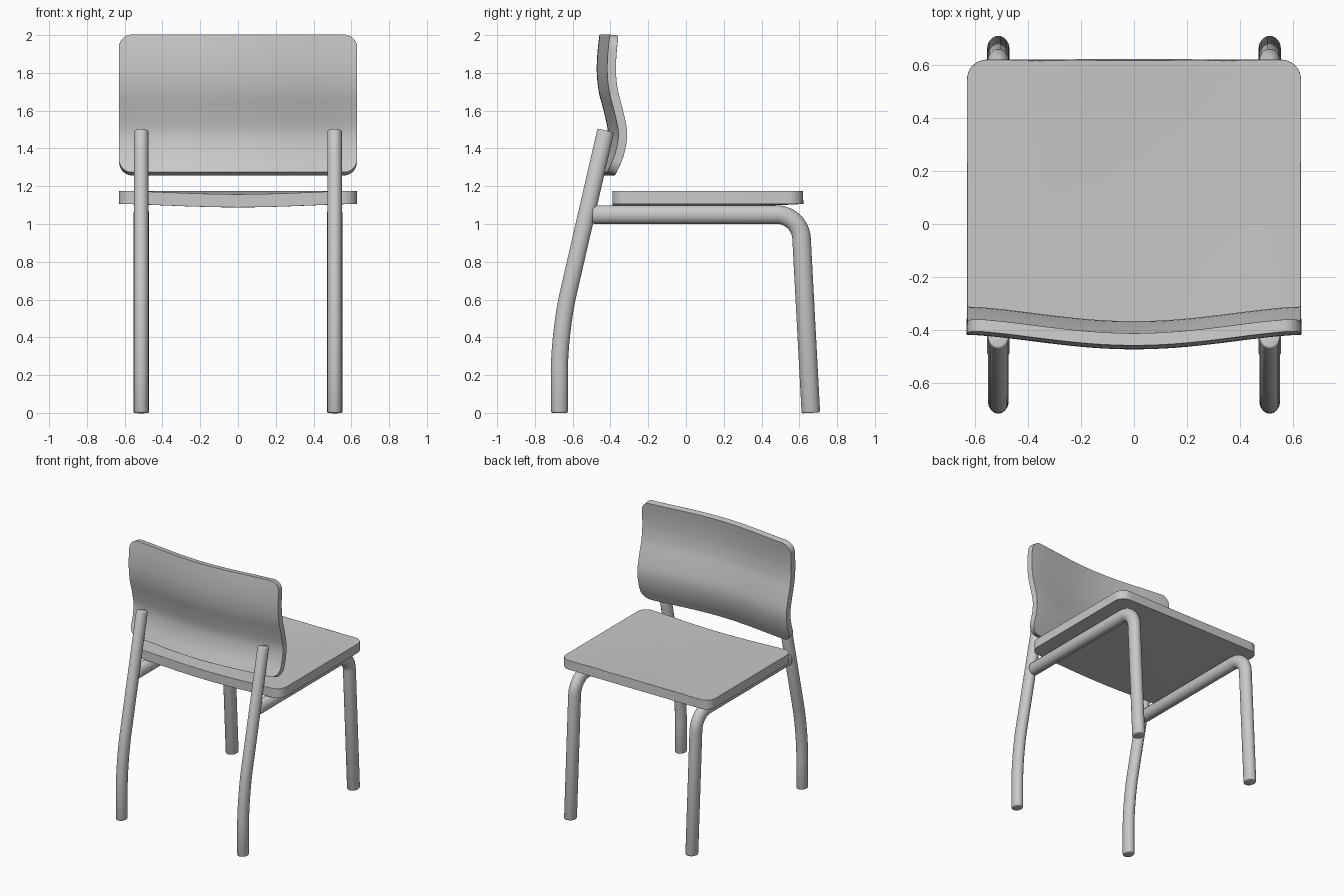
import bpy
import bmesh
import math
from mathutils import Vector

cube = bpy.data.objects.get("Cube")
if cube:
    bpy.data.objects.remove(cube, do_unlink=True)

grey = bpy.data.materials.new("plain_grey")
grey.use_nodes = True
colour = (0.58, 0.58, 0.58, 1)
grey.diffuse_color = colour
grey.node_tree.nodes["Principled BSDF"].inputs["Base Color"].default_value = colour


def finish(name, bm):
    bmesh.ops.recalc_face_normals(bm, faces=bm.faces)
    mesh = bpy.data.meshes.new(name)
    bm.to_mesh(mesh)
    bm.free()
    mesh.materials.append(grey)
    obj = bpy.data.objects.new(name, mesh)
    bpy.context.collection.objects.link(obj)
    bpy.ops.object.select_all(action='DESELECT')
    obj.select_set(True)
    bpy.context.view_layer.objects.active = obj
    bpy.ops.object.shade_smooth_by_angle(angle=math.radians(50))
    return obj


def bent_path(start, corner, end, reach, steps=12):
    """Two straight runs in the YZ plane joined by a rounded bend."""
    a, c, b = (Vector((0, *p)) for p in (start, corner, end))
    p = c + (a - c).normalized() * reach
    q = c + (b - c).normalized() * reach
    p2, q2 = p.lerp(c, 0.55), q.lerp(c, 0.55)
    bend = []
    for i in range(steps + 1):
        t = i / steps
        s = 1 - t
        bend.append(p * s**3 + p2 * 3 * s * s * t + q2 * 3 * s * t * t + q * t**3)
    return [a] + bend + [b]


def tube(name, x, path, radius, sides=28, lip=0.008):
    """Slightly flattened tube with softened, capped ends."""
    # Extra rings at both ends form the softened lip
    first = (path[1] - path[0]).normalized() * lip
    last = (path[-2] - path[-1]).normalized() * lip
    stations = [(path[0], radius - lip), (path[0] + first * 0.3, radius - lip * 0.3),
                (path[0] + first, radius)]
    stations += [(p, radius) for p in path[1:-1]]
    stations += [(path[-1] + last, radius), (path[-1] + last * 0.3, radius - lip * 0.3),
                 (path[-1], radius - lip)]
    bm = bmesh.new()
    rings = []
    for i, (p, r) in enumerate(stations):
        ahead = stations[min(i + 1, len(stations) - 1)][0]
        behind = stations[max(i - 1, 0)][0]
        direction = (ahead - behind).normalized()
        side = Vector((1, 0, 0))
        up = side.cross(direction)
        ring = []
        for k in range(sides):
            a = math.tau * k / sides
            ring.append(bm.verts.new(Vector((x, 0, 0)) + p
                                     + side * (0.86 * r * math.cos(a)) + up * (r * math.sin(a))))
        rings.append(ring)
    for r0, r1 in zip(rings, rings[1:]):
        for k in range(sides):
            n = (k + 1) % sides
            bm.faces.new((r0[k], r0[n], r1[n], r1[k]))
    bm.faces.new(rings[0])
    bm.faces.new(rings[-1])
    return finish(name, bm)


def panel(name, half_width, low, high, corner, thickness, surface, columns=32):
    """Rounded rectangular sheet, shaped by surface(x, t) and given thickness."""
    arc = [corner * (1 - math.cos(math.pi / 2 * i / 8)) for i in range(9)]
    middle = [low + corner + (high - low - 2 * corner) * i / 20 for i in range(1, 20)]
    rows = [low + d for d in arc] + middle + [high - d for d in reversed(arc)]
    bm = bmesh.new()
    grid = []
    for t in rows:
        into = max(0, corner - min(t - low, high - t))
        w = half_width - corner + math.sqrt(max(0, corner**2 - into**2))
        xs = [w * (2 * i / columns - 1) for i in range(columns + 1)]
        grid.append([bm.verts.new(surface(x, t)) for x in xs])
    for r0, r1 in zip(grid, grid[1:]):
        for i in range(columns):
            bm.faces.new((r0[i], r0[i + 1], r1[i + 1], r1[i]))
    obj = finish(name, bm)
    solid = obj.modifiers.new("thickness", 'SOLIDIFY')
    solid.thickness = thickness
    solid.offset = 0
    bevel = obj.modifiers.new("soft_edge", 'BEVEL')
    bevel.width = 0.009
    bevel.segments = 2
    bevel.limit_method = 'ANGLE'
    bevel.angle_limit = math.radians(60)
    bevel.harden_normals = True
    return obj


HALF = 0.63


def hollow(x):
    return max(0, math.cos(math.pi / 2 * x / HALF)) ** 1.5


# Seat: shallow dish that flattens toward its leading edge
def seat_surface(x, y):
    t = (y + 0.39) / 1.01
    return (x, y, 1.141 - 0.018 * hollow(x) * (1 - t**3))


panel("seat", HALF, -0.39, 0.62, 0.075, 0.07, seat_surface)

# Backrest: S-shaped upright profile, bowed across its width
PROFILE = [(1.15, -0.44), (1.265, -0.395), (1.37, -0.352), (1.48, -0.335), (1.6, -0.357),
           (1.7, -0.383), (1.8, -0.394), (1.9, -0.391), (2.0, -0.38), (2.1, -0.365)]


def profile_y(z):
    i = 1
    while i < len(PROFILE) - 3 and z > PROFILE[i + 1][0]:
        i += 1
    (z0, a), (z1, b), (z2, c), (z3, d) = PROFILE[i - 1:i + 3]
    t = (z - z1) / (z2 - z1)
    m1 = (c - a) / (z2 - z0) * (z2 - z1)
    m2 = (d - b) / (z3 - z1) * (z2 - z1)
    return ((2 * t**3 - 3 * t**2 + 1) * b + (t**3 - 2 * t**2 + t) * m1
            + (3 * t**2 - 2 * t**3) * c + (t**3 - t**2) * m2)


panel("backrest", HALF, 1.265, 2.0, 0.07, 0.047,
      lambda x, z: (x, profile_y(z) - 0.055 * hollow(x), z))

# Tubular frame, one pair of tubes on each side
upright = bent_path((-0.67, 0), (-0.67, 0.43), (-0.425, 1.495), 0.2)
rail_leg = bent_path((-0.495, 1.05), (0.605, 1.05), (0.661, 0), 0.125)
for label, x in (("left", 0.512), ("right", -0.512)):
    tube(label + "_back_upright", x, upright, 0.045)
    tube(label + "_seat_rail_and_leg", x, rail_leg, 0.049)
